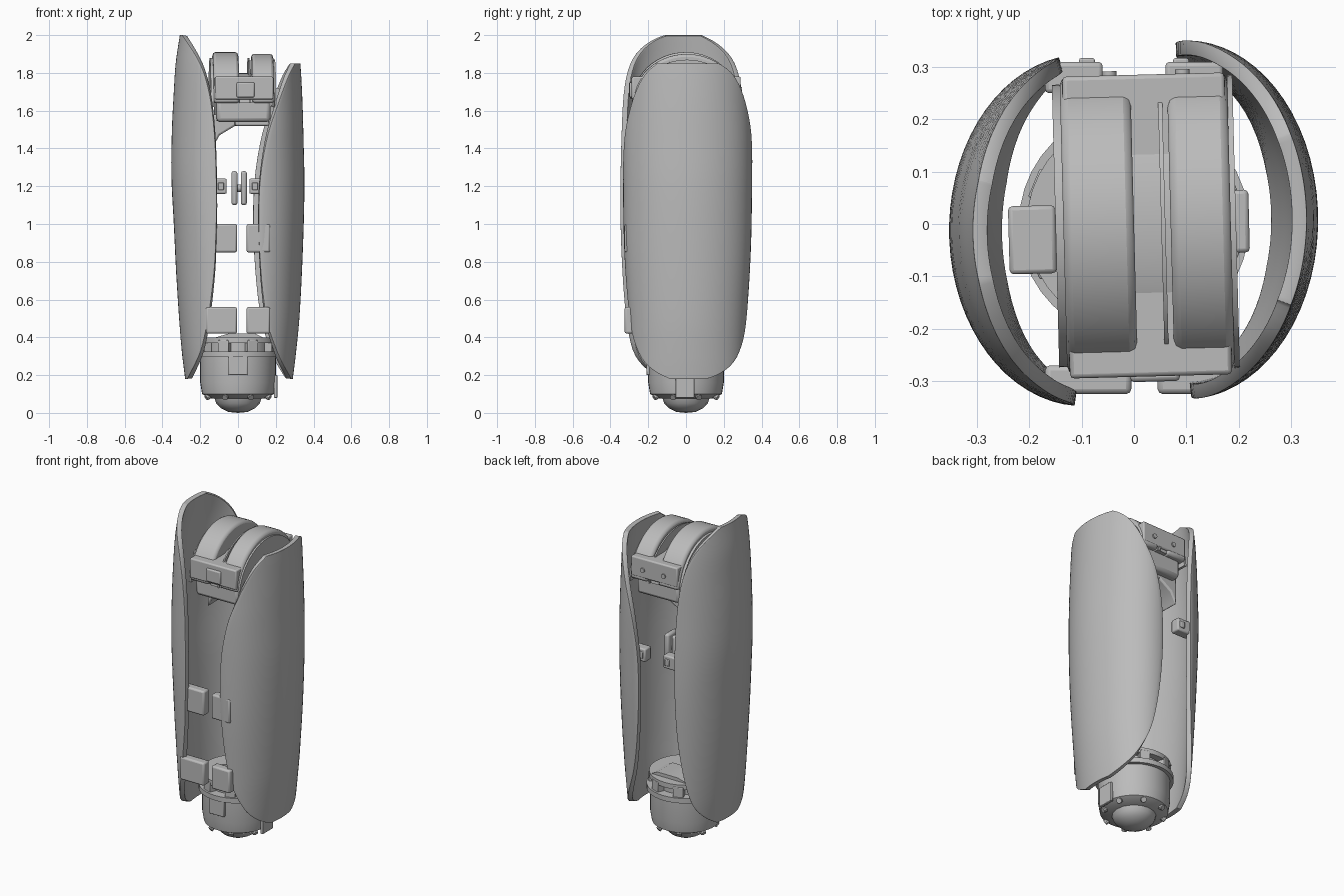
import bpy, bmesh, math
from mathutils import Matrix, Vector

if "Cube" in bpy.data.objects:
    bpy.data.objects.remove(bpy.data.objects["Cube"])

grey = bpy.data.materials.new("mid grey")
grey.use_nodes = True
COLOR = (0.5, 0.5, 0.5, 1)
grey.diffuse_color = COLOR
grey.node_tree.nodes["Principled BSDF"].inputs["Base Color"].default_value = COLOR


def finish(name, bm, bevel=0.0, smooth=True, recalc=True):
    """Turn a bmesh into a named, shaded object."""
    if recalc:
        bmesh.ops.recalc_face_normals(bm, faces=bm.faces)
    mesh = bpy.data.meshes.new(name)
    bm.to_mesh(mesh)
    bm.free()
    mesh.materials.append(grey)
    ob = bpy.data.objects.new(name, mesh)
    bpy.context.scene.collection.objects.link(ob)
    if smooth:
        bpy.ops.object.select_all(action="DESELECT")
        ob.select_set(True)
        bpy.context.view_layer.objects.active = ob
        bpy.ops.object.shade_smooth_by_angle(angle=math.radians(35))
    if bevel:
        mod = ob.modifiers.new("soft edge", "BEVEL")
        mod.width, mod.segments, mod.limit_method = bevel, 2, "ANGLE"
    return ob


def box(name, x, y, z, bevel=0.008, turn=0.0):
    """Box from its x, y and z ranges, optionally turned about z."""
    bm = bmesh.new()
    size = [r[1] - r[0] for r in (x, y, z)]
    mid = Vector([(r[0] + r[1]) / 2 for r in (x, y, z)])
    bmesh.ops.create_cube(bm, size=1, matrix=Matrix.Translation(mid)
                          @ Matrix.Rotation(turn, 4, "Z") @ Matrix.Diagonal((*size, 1)))
    return finish(name, bm, bevel)


def lathe(name, profile, steps=40, bevel=0.0):
    """Spin (radius, z) points about the z axis."""
    bm = bmesh.new()
    verts = [bm.verts.new((r, 0, z)) for r, z in profile]
    edges = [bm.edges.new(p) for p in zip(verts, verts[1:])]
    bmesh.ops.spin(bm, geom=verts + edges, cent=(0, 0, 0), axis=(0, 0, 1),
                   angle=math.tau, steps=steps, use_duplicate=False)
    bmesh.ops.remove_doubles(bm, verts=bm.verts, dist=1e-4)
    return finish(name, bm, bevel)


def cylinder(name, radius, depth, matrix, steps=16, bevel=0.0):
    bm = bmesh.new()
    bmesh.ops.create_cone(bm, cap_ends=True, segments=steps, radius1=radius,
                          radius2=radius, depth=depth, matrix=matrix)
    return finish(name, bm, bevel)


def prism(name, outline, lo, hi, axis, bevel=0.0):
    """Extrude a flat outline along x (outline is y, z) or y (outline is x, z)."""
    bm = bmesh.new()
    put = (lambda a, b, d: (d, a, b)) if axis == "x" else (lambda a, b, d: (a, d, b))
    face = bm.faces.new([bm.verts.new(put(a, b, lo)) for a, b in outline])
    out = bmesh.ops.extrude_face_region(bm, geom=[face])
    bmesh.ops.translate(bm, vec=put(0, 0, hi - lo),
                        verts=[v for v in out["geom"] if isinstance(v, bmesh.types.BMVert)])
    return finish(name, bm, bevel)


def curve(stations, z):
    """Smooth interpolation through rows of (z, values...)."""
    last = len(stations) - 2
    i = max(k for k in range(last + 1) if k == 0 or stations[k][0] <= z)
    a, b = stations[i], stations[i + 1]
    before, after = stations[max(i - 1, 0)], stations[min(i + 2, last + 1)]
    h = b[0] - a[0]
    t = (z - a[0]) / h
    values = []
    for k in range(1, len(a)):
        m0 = (b[k] - before[k]) / (b[0] - before[0]) * h
        m1 = (after[k] - a[k]) / (after[0] - a[0]) * h
        values.append((2*t**3 - 3*t**2 + 1) * a[k] + (t**3 - 2*t**2 + t) * m0
                      + (3*t**2 - 2*t**3) * b[k] + (t**3 - t**2) * m1)
    return values


def shell(name, side, stations, shift, skew, rows=48, cols=32):
    """Curved cover: elliptical sections trimmed along a swept rim."""
    bm, grid, centre = bmesh.new(), [], 0.1
    low, high = stations[0][0], stations[-1][0]
    for i in range(rows + 1):
        # rows crowd towards both ends, where the rim turns quickly
        z = low + (high - low) * (1 - math.cos(math.pi * i / rows)) / 2
        outer, rim, half = curve(stations, z)
        a = outer - centre
        fade = skew * math.sin(math.pi * i / rows)
        front, back = [math.acos(max(-1, min(0.995, (rim + d - centre) / a)))
                       for d in (-fade, fade)]
        row = []
        for j in range(cols + 1):
            t = -front + (front + back) * j / cols
            row.append(bm.verts.new((side * (centre + a * math.cos(t)),
                                     shift + half * math.sin(t), z)))
        grid.append(row)
    for r0, r1 in zip(grid, grid[1:]):
        for j in range(cols):
            quad = [r0[j], r0[j + 1], r1[j + 1], r1[j]]
            bm.faces.new(quad if side > 0 else quad[::-1])
    ob = finish(name, bm, recalc=False)
    mod = ob.modifiers.new("thickness", "SOLIDIFY")
    mod.thickness, mod.offset = 0.028, -1
    mod = ob.modifiers.new("round rim", "BEVEL")
    mod.width, mod.segments, mod.limit_method = 0.008, 2, "ANGLE"
    mod.angle_limit = math.radians(50)


# Outer covers: rows of z, outer x, rim x, half depth
shell("right_cover", -1, [
    (0.18, 0.28, 0.27, 0.30), (0.35, 0.30, 0.20, 0.31), (0.7, 0.325, 0.145, 0.325),
    (1.0, 0.34, 0.13, 0.335), (1.26, 0.353, 0.13, 0.335), (1.5, 0.35, 0.14, 0.33),
    (1.7, 0.34, 0.165, 0.325), (1.85, 0.33, 0.21, 0.315), (2.0, 0.308, 0.297, 0.30)],
    -0.012, 0.015)
shell("left_cover", 1, [
    (0.18, 0.29, 0.28, 0.30), (0.3, 0.305, 0.21, 0.305), (0.5, 0.325, 0.14, 0.315),
    (0.85, 0.343, 0.10, 0.335), (1.2, 0.352, 0.10, 0.342), (1.45, 0.347, 0.14, 0.342),
    (1.63, 0.342, 0.20, 0.335), (1.78, 0.335, 0.26, 0.33), (1.85, 0.33, 0.30, 0.33)],
    0.008, -0.015)

# Upper joint: rounded drums side by side on a belt block
def dome_outline(radius, base, height, steps=28):
    return [(radius * math.cos(math.pi * k / steps),
             base + height * math.sin(math.pi * k / steps)) for k in range(steps + 1)]

hub = [
    prism("hub_drum_right", dome_outline(0.285, 1.64, 0.27), -0.135, 0.0, "x", 0.015),
    prism("hub_drum_left", dome_outline(0.285, 1.64, 0.26), 0.07, 0.185, "x", 0.015),
    prism("hub_rib", dome_outline(0.275, 1.64, 0.16), 0.0, 0.07, "x"),
    prism("hub_side_plate_right", dome_outline(0.27, 1.62, 0.26), -0.15, -0.135, "x"),
    prism("hub_side_plate_left", dome_outline(0.28, 1.62, 0.25), 0.185, 0.195, "x"),
    prism("hub_centre_fin", dome_outline(0.285, 1.64, 0.24), 0.052, 0.06, "x"),
    box("hub_belt", (-0.13, 0.18), (-0.292, 0.285), (1.66, 1.78)),
    box("hub_lower_block", (-0.12, 0.165), (-0.25, 0.25), (1.54, 1.66), 0.02),
    box("hub_lower_lip", (-0.02, 0.16), (-0.2, 0.2), (1.52, 1.55)),
    box("hub_front_latch", (-0.015, 0.08), (-0.302, -0.28), (1.67, 1.75)),
    box("hub_axle_right", (-0.24, -0.15), (-0.09, 0.04), (1.56, 1.72)),
    box("hub_axle_left", (0.19, 0.22), (-0.06, 0.06), (1.56, 1.72)),
    prism("hub_arm", [(-0.14, 1.4), (-0.1, 1.47), (0.0, 1.53), (0.0, 1.58), (-0.14, 1.58)],
          -0.1, 0.2, "y", 0.01),
]
for x in (-0.04, 0.1):
    hub.append(cylinder("hub_back_bolt", 0.014, 0.012, Matrix.Translation((x, 0.287, 1.71))
                        @ Matrix.Rotation(math.pi / 2, 4, "X")))
for ob in hub:
    ob.rotation_euler.z = math.radians(1.5)

# Clips and tabs along the cover rims
for side, word, reach in ((-1, "right", -0.005), (1, "left", 0.045)):
    for z in ((0.42, 0.56), (0.85, 1.0)):
        xs = sorted((reach, side * 0.17))
        box(f"{word}_front_tab", xs, (-0.325, -0.27), z, 0.01)
    box(f"{word}_back_clip", sorted((side * 0.06, side * 0.17)), (0.25, 0.31), (1.16, 1.24))
    box(f"{word}_clip_pad", sorted((side * 0.075, side * 0.105)), (0.243, 0.317), (1.18, 1.22), 0.004)
for lo, hi in ((-0.035, -0.003), (0.015, 0.047)):
    box("centre_clevis", (lo, hi), (0.05, 0.15), (1.1, 1.28), 0.012)
cylinder("clevis_pin", 0.02, 0.075, Matrix.Translation((0.006, 0.1, 1.19))
         @ Matrix.Rotation(math.pi / 2, 4, "Y"))

# Lower joint: motor can, domed foot and slotted collar
lathe("lower_can", [(0, 0.075), (0.145, 0.075), (0.19, 0.1), (0.2, 0.16), (0.2, 0.31), (0, 0.31)])
lathe("foot_dome", [(0, 0.0), (0.05, 0.005), (0.09, 0.025), (0.115, 0.05), (0.125, 0.08), (0, 0.08)], 16)
lathe("collar_core", [(0, 0.3), (0.165, 0.3), (0.165, 0.4), (0, 0.4)])
for name, low, high, radius in (("collar_bottom", 0.295, 0.325, 0.22), ("collar_top", 0.37, 0.4, 0.205)):
    lathe(name, [(0.15, low), (radius, low), (radius, high), (0.15, high), (0.15, low)])
for k in range(8):
    angle = math.tau * (k + 0.5) / 8
    spot = Matrix.Rotation(angle, 4, "Z")
    p = spot @ Vector((0.185, 0, 0))
    box("collar_post", (p.x - 0.022, p.x + 0.022), (p.y - 0.03, p.y + 0.03), (0.31, 0.385), 0.004, angle)
    q = spot @ Vector((0.17, 0, 0.088))
    cylinder("foot_bolt", 0.016, 0.03, Matrix.Translation(q) @ spot
             @ Matrix.Rotation(math.radians(125), 4, "Y"), 10)
prism("collar_wedge", [(-0.15, 0.39), (0.15, 0.39), (0.09, 0.42), (-0.05, 0.42)], 0.0, 0.15, "y")
box("can_side_tab", (0.19, 0.208), (-0.055, 0.045), (0.08, 0.2), 0.003)
box("can_front_tab", (-0.05, 0.05), (-0.21, -0.19), (0.2, 0.3), 0.004)
